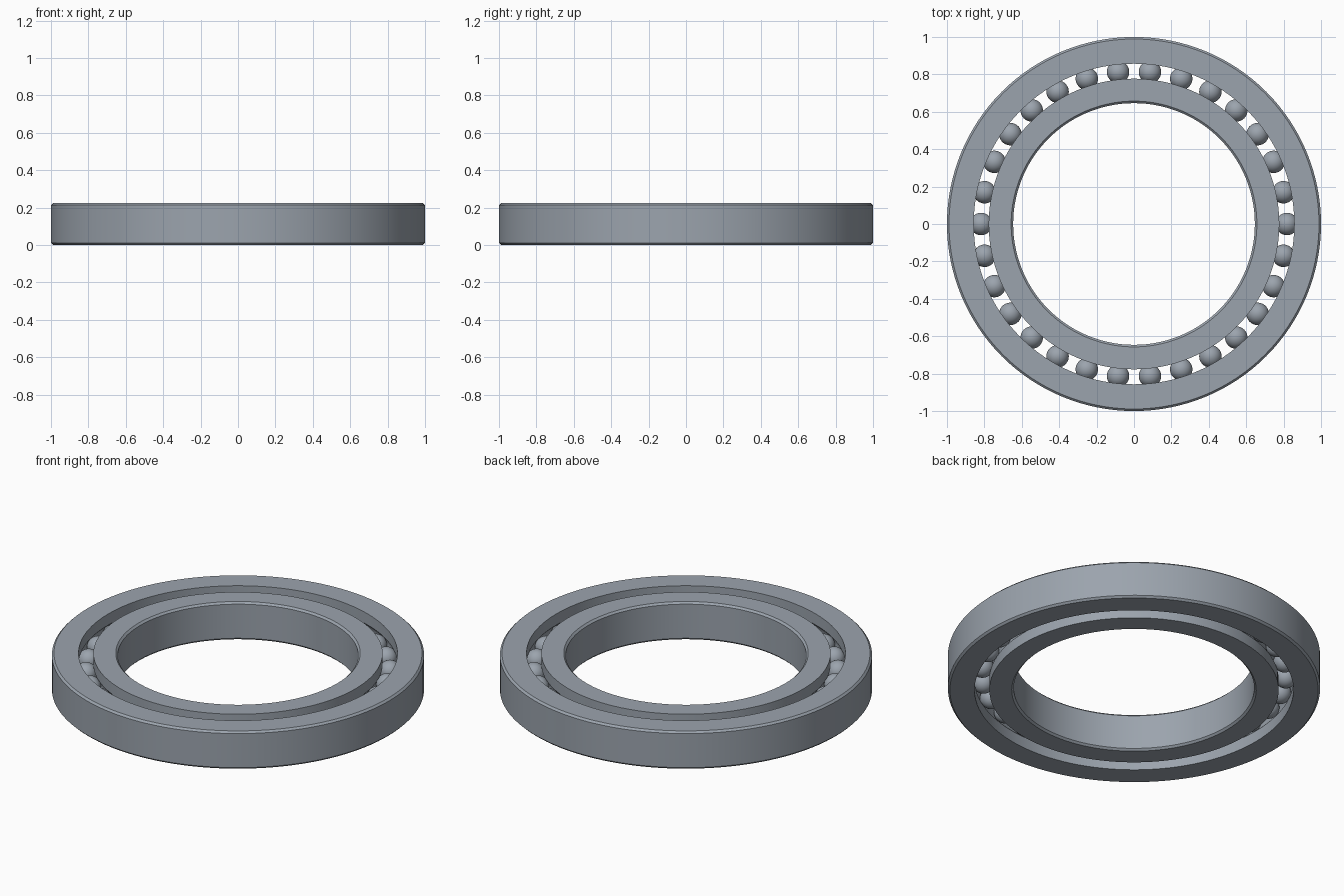
import bpy, bmesh, math
from mathutils import Matrix

if "Cube" in bpy.data.objects:
    bpy.data.objects.remove(bpy.data.objects["Cube"], do_unlink=True)

HEIGHT, MID = 0.224, 0.112
CHAMFER = 0.011
PITCH, GROOVE, BALL = 0.817, 0.061, 0.06
BALLS, SEGMENTS = 30, 128

steel = bpy.data.materials.new("Blue grey steel")
steel.use_nodes = True
colour = (0.33, 0.37, 0.42, 1)
steel.diffuse_color = colour
steel.node_tree.nodes["Principled BSDF"].inputs["Base Color"].default_value = colour


def finish(bm, name, angle):
    bmesh.ops.recalc_face_normals(bm, faces=bm.faces)
    mesh = bpy.data.meshes.new(name)
    bm.to_mesh(mesh)
    bm.free()
    mesh.materials.append(steel)
    obj = bpy.data.objects.new(name, mesh)
    bpy.context.collection.objects.link(obj)
    bpy.ops.object.select_all(action='DESELECT')
    obj.select_set(True)
    bpy.context.view_layer.objects.active = obj
    bpy.ops.object.shade_smooth_by_angle(angle=math.radians(angle))
    return obj


def race_ring(name, plain_radius, track_radius):
    """Lathe a ring: chamfered plain wall, ball groove in the track wall."""
    side = 1 if track_radius > PITCH else -1
    inset = plain_radius - side * CHAMFER
    profile = [(track_radius, 0), (inset, 0), (plain_radius, CHAMFER),
               (plain_radius, HEIGHT - CHAMFER), (inset, HEIGHT),
               (track_radius, HEIGHT)]
    # Circular groove that cradles the balls
    half = math.acos(abs(track_radius - PITCH) / GROOVE)
    for i in range(13):
        a = half * (1 - i / 6)
        profile.append((PITCH + side * GROOVE * math.cos(a),
                        MID + GROOVE * math.sin(a)))
    bm = bmesh.new()
    loops = []
    for s in range(SEGMENTS):
        t = math.tau * s / SEGMENTS
        loops.append([bm.verts.new((r * math.cos(t), r * math.sin(t), z))
                      for r, z in profile])
    n = len(profile)
    for s in range(SEGMENTS):
        a, b = loops[s], loops[(s + 1) % SEGMENTS]
        for i in range(n):
            j = (i + 1) % n
            bm.faces.new((a[i], b[i], b[j], a[j]))
    return finish(bm, name, 30)


# Outer and inner races
race_ring("outer_ring", 1.0, 0.857)
race_ring("inner_ring", 0.646, 0.777)

# Evenly spaced balls between the races
bm = bmesh.new()
for i in range(BALLS):
    place = (Matrix.Rotation(math.tau * i / BALLS, 4, 'Z')
             @ Matrix.Translation((PITCH, 0, MID)))
    bmesh.ops.create_uvsphere(bm, u_segments=32, v_segments=16,
                              radius=BALL, matrix=place)
finish(bm, "bearing_balls", 60)
